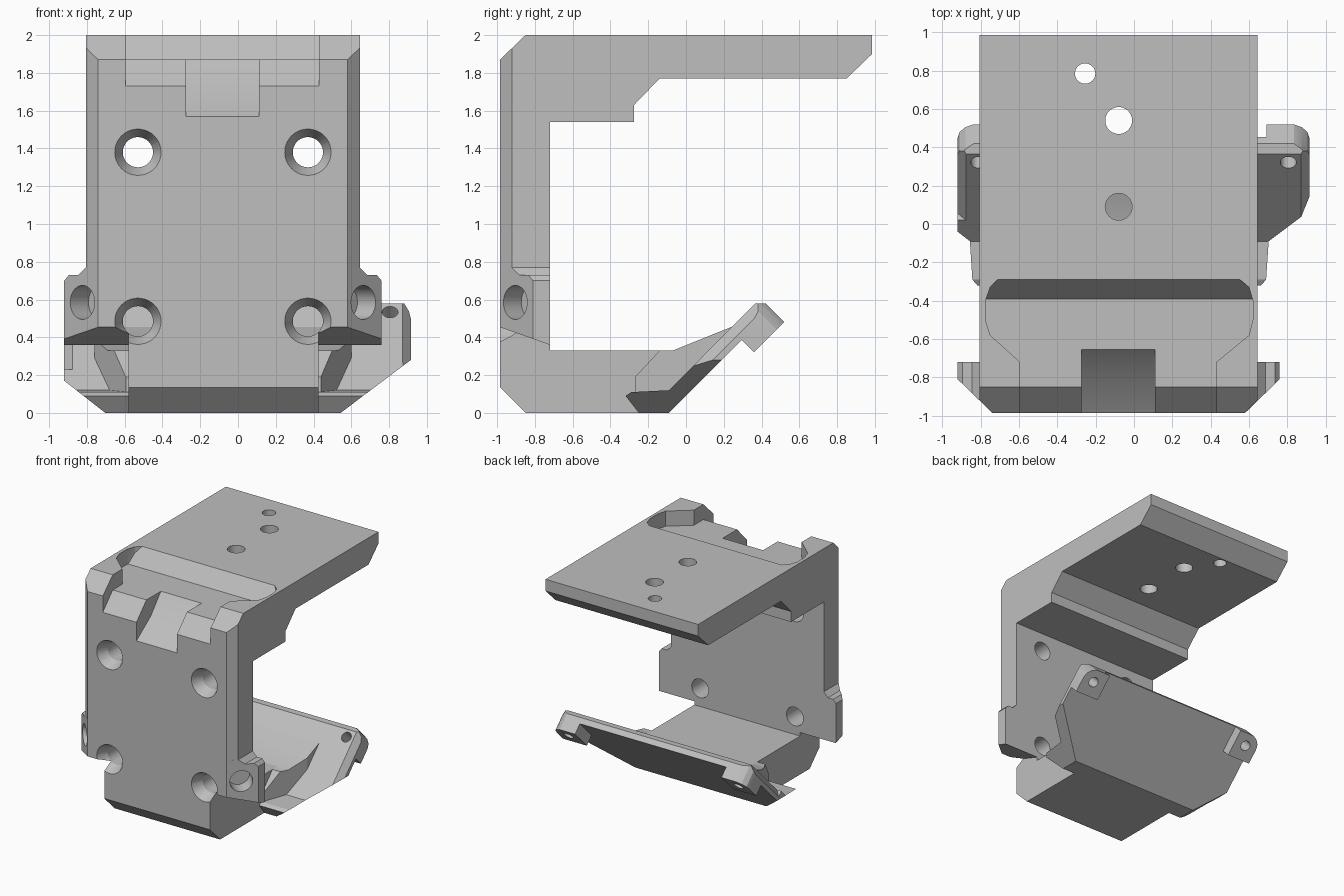
import bpy, bmesh
from mathutils import Vector, Matrix

cube = bpy.data.objects.get("Cube")
if cube:
    bpy.data.objects.remove(cube)

grey = bpy.data.materials.new("light grey")
grey.use_nodes = True
grey.diffuse_color = (0.52, 0.52, 0.52, 1)
grey.node_tree.nodes["Principled BSDF"].inputs["Base Color"].default_value = grey.diffuse_color

X, Y, Z = Vector((1, 0, 0)), Vector((0, 1, 0)), Vector((0, 0, 1))
# "Along" and "across" axes of the plate tilted by 45 degrees
T, D = (Y + Z) / 2, (Y - Z) / 2


def make(bm, name):
    bmesh.ops.recalc_face_normals(bm, faces=bm.faces)
    mesh = bpy.data.meshes.new(name)
    bm.to_mesh(mesh)
    bm.free()
    mesh.materials.append(grey)
    ob = bpy.data.objects.new(name, mesh)
    bpy.context.collection.objects.link(ob)
    return ob


def prism(name, pts, u, v, w, lo, hi):
    """Extrude a profile in the u/v plane from lo to hi along w."""
    bm = bmesh.new()
    a = [bm.verts.new(u * p + v * q + w * lo) for p, q in pts]
    b = [bm.verts.new(u * p + v * q + w * hi) for p, q in pts]
    bm.faces.new(a)
    bm.faces.new(b)
    for i in range(len(pts)):
        j = (i + 1) % len(pts)
        bm.faces.new((a[i], a[j], b[j], b[i]))
    return make(bm, name)


def side(name, pts, lo, hi):
    return prism(name, pts, Y, Z, X, lo, hi)


def plan(name, pts, lo, hi):
    return prism(name, pts, X, Y, Z, lo, hi)


def front(name, pts):
    return prism(name, pts, X, Z, Y, -2, 2)


def bore(start, direction, depth, r1, r2=None):
    """Round cutter running from start along direction."""
    d = Vector(direction).normalized()
    mat = Matrix.Translation(Vector(start) + d * depth / 2) @ d.to_track_quat('Z', 'Y').to_matrix().to_4x4()
    bm = bmesh.new()
    bmesh.ops.create_cone(bm, cap_ends=True, segments=40, radius1=r1,
                          radius2=r1 if r2 is None else r2, depth=depth, matrix=mat)
    return make(bm, "bore")


def combine(ob, tool, op):
    tool.hide_render = True
    mod = ob.modifiers.new("combine", 'BOOLEAN')
    mod.operation, mod.solver, mod.object = op, 'EXACT', tool
    bpy.context.view_layer.objects.active = ob
    bpy.ops.object.modifier_apply(modifier=mod.name)
    bpy.data.objects.remove(tool)


def cut(ob, tool):
    combine(ob, tool, 'DIFFERENCE')


def keep(ob, tool):
    combine(ob, tool, 'INTERSECT')


def join(ob, tool):
    combine(ob, tool, 'UNION')


# C-shaped main body with chamfered front edges
body = side("bracket_body", [
    (-.985, .135), (-.85, 0), (-.09, 0), (0, .2), (-.07, .33), (-.72, .33), (-.72, 1.54),
    (-.275, 1.54), (-.275, 1.63), (-.14, 1.77), (.85, 1.77), (.985, 1.9), (.985, 2),
    (-.85, 2), (-.985, 1.87)], -.805, .645)
keep(body, plan("body_plan", [
    (-.74, -.985), (.58, -.985), (.645, -.92), (.645, 1.1), (-.805, 1.1), (-.805, -.92)], -.1, 2.1))

# Side tabs, mirrored about the middle of the body
MID = -.08


def mirrored(pts, s):
    return [(MID + s * p, q) for p, q in pts]


for s in (-1, 1):
    tab = plan("side_tab", mirrored([
        (.66, -.985), (.84, -.81), (.84, -.72), (.6, -.72), (.6, -.985)], s), .3, .8)
    keep(tab, front("tab_outline", mirrored([
        (.5, .3), (.84, .3), (.84, .7), (.815, .73), (.765, .73), (.725, .77), (.5, .77)], s)))
    join(body, tab)

# Recesses beside the base, with sloping undersides below the tabs
for lo, hi in ((-1.2, -.58), (.425, 1.2)):
    cut(body, side("base_recess", [
        (-1.2, -.1), (1, -.1), (1, .36), (-.72, .36), (-1.2, .53)], lo, hi))

# Diagonal blind holes in the tabs
for s in (-1, 1):
    cut(body, bore((MID + s * .79, -.95, .585), (-s, 1, 0), .2, .09))

# Countersunk holes in the front wall
for x in (-.53, .37):
    for z in (.485, 1.38):
        cut(body, bore((x, -1.2, z), Y, .6, .08))
        cut(body, bore((x, -.99, z), Y, .1, .125, .078))

# Top pocket and its square notch
pocket = plan("pocket", [
    (-.595, -1.2), (.43, -1.2), (.43, -.72), (.6, -.58), (.62, -.5), (.62, -.4), (.6, -.33),
    (.54, -.28), (-.7, -.28), (-.75, -.33), (-.775, -.4), (-.775, -.5), (-.75, -.58), (-.595, -.72)],
    1.5, 2.2)
keep(pocket, side("pocket_profile", [
    (-.39, 1.87), (-.85, 1.87), (-1.1, 1.61), (-1.1, 2.1), (-.21, 2.1)], -2, 2))
cut(body, pocket)
cut(body, side("notch", [
    (-.56, 1.98), (-.79, 1.71), (-.985, 1.57), (-1.1, 1.49), (-1.1, 2.1), (-.56, 2.1)], -.275, .11))

# Round holes through the top plate
for x, y, r in ((-.255, .785, .053), (-.08, .54, .07), (-.08, .09, .07)):
    cut(body, bore((x, y, 1.6), Z, .6, r))

# Tilted wing plate with a toe at its foot
wing = side("tilted_wing", [
    (-.25, 0), (-.09, 0), (.455, .545), (.42, .58), (.365, .578), (-.09, .12),
    (-.29, .11), (-.32, .09)], -.92, .915)

# Ear bosses on the outer face
for lo, hi in ((-.92, -.7), (.69, .915)):
    join(wing, side("ear_boss", [
        (.28, .4), (.295, .385), (.36, .32), (.52, .48), (.455, .545), (.42, .56)], lo, hi))

# Wing outline: sloping lower corners and rounded upper corners
keep(wing, front("wing_outline", [
    (-.69, -.01), (.53, -.01), (.915, .28), (.915, .7), (-.92, .7), (-.92, .17)]))
keep(wing, prism("wing_rounding", [
    (-1, -1), (1, -1), (.915, -.5), (.915, .86), (.905, .92), (.875, .97), (.82, 1.01),
    (-.82, 1.01), (-.88, .97), (-.91, .92), (-.92, .86), (-.92, -.5)], X, T, D, -1, 1))

# Inner edge chamfers and ear holes
for e, s in ((-.92, -1), (.915, 1)):
    cut(wing, prism("edge_chamfer", [
        (e - s * .06, -.24), (e + s * .02, -.105), (e + s * .02, -.24)], X, D, T, .25, 1.1))
    cut(wing, bore((e - s * .11, .2, .655), Y - Z, .6, .042))

# Wedge joining the base to the wing
gusset = side("gusset", [
    (-.27, .05), (-.27, .19), (-.14, .33), (-.07, .33), (.24, .455), (.27, .42), (-.09, .05)], -.76, .6)
keep(gusset, plan("gusset_plan", [
    (-.58, -.3), (.425, -.3), (.6, .08), (.6, .4), (-.76, .4), (-.76, .08)], -.1, 1))
join(wing, gusset)
join(body, wing)

bpy.ops.object.select_all(action='DESELECT')
body.select_set(True)
bpy.context.view_layer.objects.active = body
bpy.ops.object.shade_smooth_by_angle(angle=0.4)
